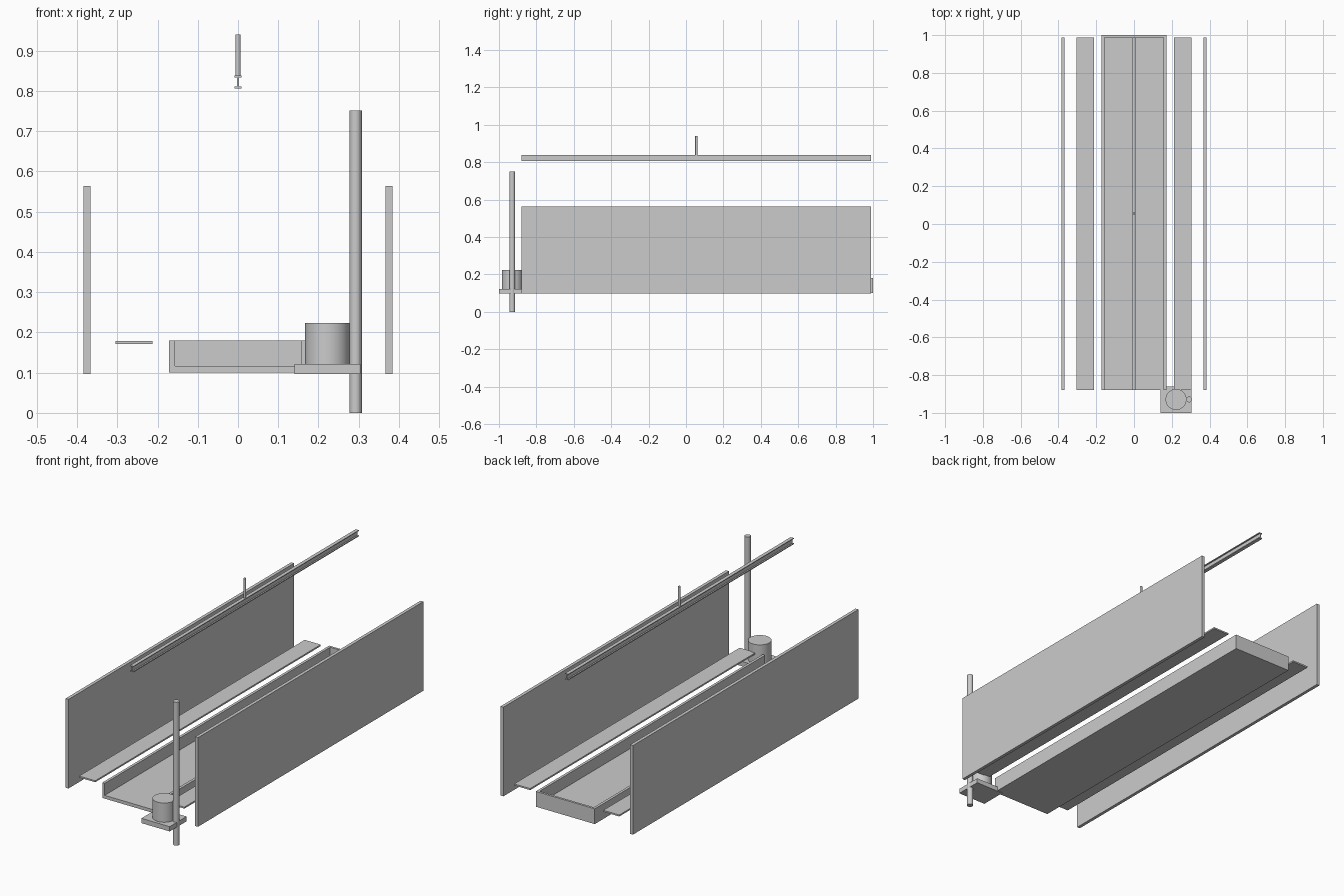
import bpy, bmesh, math

if "Cube" in bpy.data.objects:
    bpy.data.objects.remove(bpy.data.objects["Cube"])

Y0, Y1 = -0.88, 0.988   # common run of the long parts


def extrude(name, profile, y0, y1):
    """Closed x/z profile extruded along y."""
    bm = bmesh.new()
    face = bm.faces.new([bm.verts.new((x, y0, z)) for x, z in profile])
    ext = bmesh.ops.extrude_face_region(bm, geom=[face])
    verts = [v for v in ext["geom"] if isinstance(v, bmesh.types.BMVert)]
    bmesh.ops.translate(bm, verts=verts, vec=(0, y1 - y0, 0))
    bmesh.ops.recalc_face_normals(bm, faces=bm.faces)
    me = bpy.data.meshes.new(name)
    bm.to_mesh(me)
    bm.free()
    ob = bpy.data.objects.new(name, me)
    bpy.context.collection.objects.link(ob)
    return ob


def box(name, x0, x1, y0, y1, z0, z1):
    return extrude(name, [(x0, z0), (x1, z0), (x1, z1), (x0, z1)], y0, y1)


def cylinder(name, x, y, r, z0, z1, sides=48):
    bpy.ops.mesh.primitive_cylinder_add(vertices=sides, radius=r, depth=z1 - z0,
                                        location=(x, y, (z0 + z1) / 2))
    ob = bpy.context.object
    ob.name = name
    bpy.ops.object.shade_smooth_by_angle(angle=math.radians(35))
    return ob


# Side panels and inner shelves, mirrored left and right
for side, s in (("left", -1), ("right", 1)):
    box(side + "_panel", *sorted((s * 0.367, s * 0.384)), Y0, Y1, 0.097, 0.564)
    box(side + "_shelf", *sorted((s * 0.212, s * 0.305)), Y0, Y1, 0.171, 0.179)

# Tray: U-shaped channel, open at the front, closed at the back
w, t = 0.171, 0.014
extrude("tray", [(-w, 0.1), (w, 0.1), (w, 0.18), (w - t, 0.18), (w - t, 0.117),
                 (-w + t, 0.117), (-w + t, 0.18), (-w, 0.18)], Y0, Y1)
box("tray_back_wall", -w, w, Y1, 1.0, 0.1, 0.18)

# Overhead I-beam rail and its hanger rod
f, b = 0.0093, 0.0022
extrude("overhead_rail", [(-f, 0.806), (f, 0.806), (f, 0.811), (b, 0.811),
                          (b, 0.834), (f, 0.834), (f, 0.838), (-f, 0.838),
                          (-f, 0.834), (-b, 0.834), (-b, 0.811), (-f, 0.811)], Y0, Y1)
cylinder("hanger_rod", 0, 0.055, 0.0062, 0.838, 0.94, 24)

# Corner stand: base plate, drum and pole
box("base_plate", 0.14, 0.304, -1.0, -0.86, 0.097, 0.122)
cylinder("drum", 0.2225, -0.929, 0.0555, 0.122, 0.223)
cylinder("pole", 0.2925, -0.929, 0.0155, 0.0, 0.751, 32)
